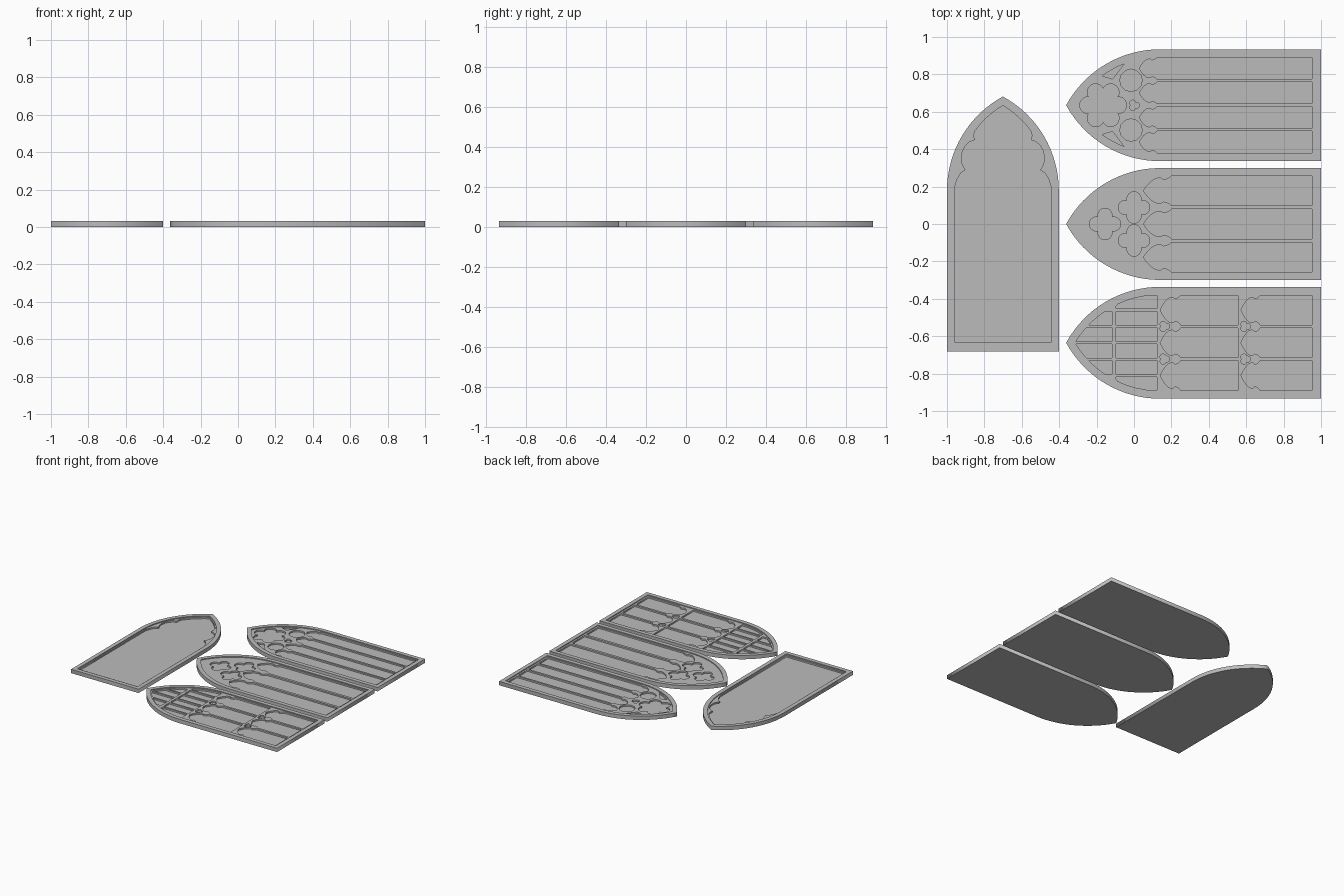
import bpy, math
from mathutils import Matrix

cube = bpy.data.objects.get("Cube")
if cube:
    bpy.data.objects.remove(cube)

stone = bpy.data.materials.new("grey_stone")
stone.use_nodes = True
grey = (0.5, 0.5, 0.5, 1)
stone.diffuse_color = grey
stone.node_tree.nodes["Principled BSDF"].inputs["Base Color"].default_value = grey

# Panel sizes: v runs across, u runs from sill to apex
HALF, SPRING, RADIUS = 0.299, 0.86, 0.572
OFFSET = RADIUS - HALF
FLOOR, TRACERY, TOP = 0.012, 0.024, 0.031
FRAME, STEP = 0.033, 0.042


def half_width(u, inset=STEP):
    du = max(u - SPRING, 0)
    return math.sqrt(max((RADIUS - inset) ** 2 - du * du, 0)) - OFFSET


def arch_height(v, inset=STEP):
    return SPRING + math.sqrt(max((RADIUS - inset) ** 2 - (abs(v) + OFFSET) ** 2, 0))


def mirrored(half):
    """Close a half outline (first point low, last on the axis) across v = 0."""
    return half + [(-v, u) for v, u in reversed(half[:-1])]


def arch(inset):
    r = RADIUS - inset
    end = math.acos(OFFSET / r)
    half = [(HALF - inset, inset)]
    for i in range(17):
        a = end * i / 16
        half.append((r * math.cos(a) - OFFSET, SPRING + r * math.sin(a)))
    return mirrored(half)


def foil(v, u, lobes, dist, r):
    """Ring of overlapping circular lobes, the first one pointing down."""
    pts, per = [], 12
    for k in range(lobes):
        for i in range(per):
            phi = (i / per - 0.5) * math.tau / lobes
            rad = dist * math.cos(phi) + math.sqrt(r * r - (dist * math.sin(phi)) ** 2)
            a = -math.pi / 2 + k * math.tau / lobes + phi
            pts.append((v + rad * math.cos(a), u + rad * math.sin(a)))
    return pts


HEAD = [(1, 0), (.86, .08), (.76, .2), (.74, .3), (.84, .36), (.86, .46),
        (.78, .6), (.6, .74), (.34, .87), (0, 1)]


def light(v, w, low, spring, tip):
    """Tall opening with a cusped pointed head."""
    half = [(w, low)] + [(w * a, spring + (tip - spring) * b) for a, b in HEAD]
    return [(v + a, b) for a, b in mirrored(half)]


def cell(v0, v1, low, high):
    """Small rectangular opening, trimmed by the arch."""
    v1 = min(v1, half_width(low) - 0.004)
    if v1 - v0 < 0.01:
        return []
    tops = [v1 + (v0 - v1) * i / 6 for i in range(7)]
    return [(v0, low), (v1, low)] + [(v, min(high, arch_height(v))) for v in tops]


def flip(pts):
    return [(-v, u) for v, u in pts]


def plate(name, outlines, z0, z1, place):
    """Filled outline with holes, extruded from z0 to z1."""
    curve = bpy.data.curves.new(name, 'CURVE')
    curve.dimensions, curve.fill_mode = '2D', 'BOTH'
    curve.extrude = (z1 - z0) / 2
    for pts in outlines:
        if not pts:
            continue
        s = curve.splines.new('POLY')
        s.points.add(len(pts) - 1)
        for p, (v, u) in zip(s.points, pts):
            p.co = (v, u, 0, 1)
        s.use_cyclic_u = True
    temp = bpy.data.objects.new(name + "_outline", curve)
    bpy.context.collection.objects.link(temp)
    dg = bpy.context.evaluated_depsgraph_get()
    mesh = bpy.data.meshes.new_from_object(temp.evaluated_get(dg))
    bpy.data.objects.remove(temp)
    mesh.transform(place @ Matrix.Translation((0, 0, (z0 + z1) / 2)))
    mesh.materials.clear()
    mesh.materials.append(stone)
    ob = bpy.data.objects.new(name, mesh)
    bpy.context.collection.objects.link(ob)


def panel(name, openings, place):
    plate(name + "_back", [arch(0)], 0, FLOOR, place)
    plate(name + "_frame", [arch(0), arch(FRAME)], FLOOR, TOP, place)
    plate(name + "_tracery", [arch(FRAME - 0.005)] + openings, FLOOR, TRACERY, place)


def lying(y):
    return Matrix.Translation((1, y, 0)) @ Matrix.Rotation(math.pi / 2, 4, 'Z')


# Plain panel: one wide opening with cusps in its head
side = [(.257, .047), (.257, .88), (.245, .92), (.225, .953), (.2, .97),
        (.217, 1.0), (.222, 1.035), (.216, 1.07), (.2, 1.1), (.178, 1.12),
        (.15, 1.13), (.156, 1.155), (.148, 1.18)]
side += [(v, arch_height(v)) for v in (.12, .09, .06, .03, 0)]
panel("plain_panel", [mirrored(side)], Matrix.Translation((-0.701, -0.681, 0)))

# Four lights below a six-lobed rose and two circles
openings = [light(v, .058, .047, .877, .972) for v in (-.197, -.066, .066, .197)]
openings += [foil(0, 1.165, 6, .08, .045), foil(0, 1.0, 3, .013, .016)]
sliver = [(half_width(u), u) for u in (1.053, 1.08, 1.11, 1.14, 1.17)] + [(.14, 1.115)]
for roundel in (foil(.133, 1.016, 1, 0, .06), sliver):
    openings += [roundel, flip(roundel)]
panel("rose_panel", openings, lying(0.635))

# Three lights below three four-lobed openings
openings = [light(v, .079, .047, .80, .95) for v in (-.178, 0, .178)]
openings += [foil(v, u, 4, .046, .038) for v, u in ((0, 1.155), (.088, 1.0), (-.088, 1.0))]
panel("quatrefoil_panel", openings, lying(0))

# Two tiers of three lights below a grid of small cells
PITCH = 0.0875
openings = []
for low, spring, tip in ((.047, .325, .428), (.444, .75, .86)):
    openings += [light(v, .079, low, spring, tip) for v in (-2 * PITCH, 0, 2 * PITCH)]
    openings += [foil(v, tip - .022, 3, .013, .016) for v in (-PITCH, PITCH)]
for k in range(3):
    for low, high in ((.877, 1.096), (1.118, 2)):
        c = cell(k * PITCH + .007, (k + 1) * PITCH - .007, low, high)
        openings += [c, flip(c)]
panel("grid_panel", openings, lying(-0.635))
